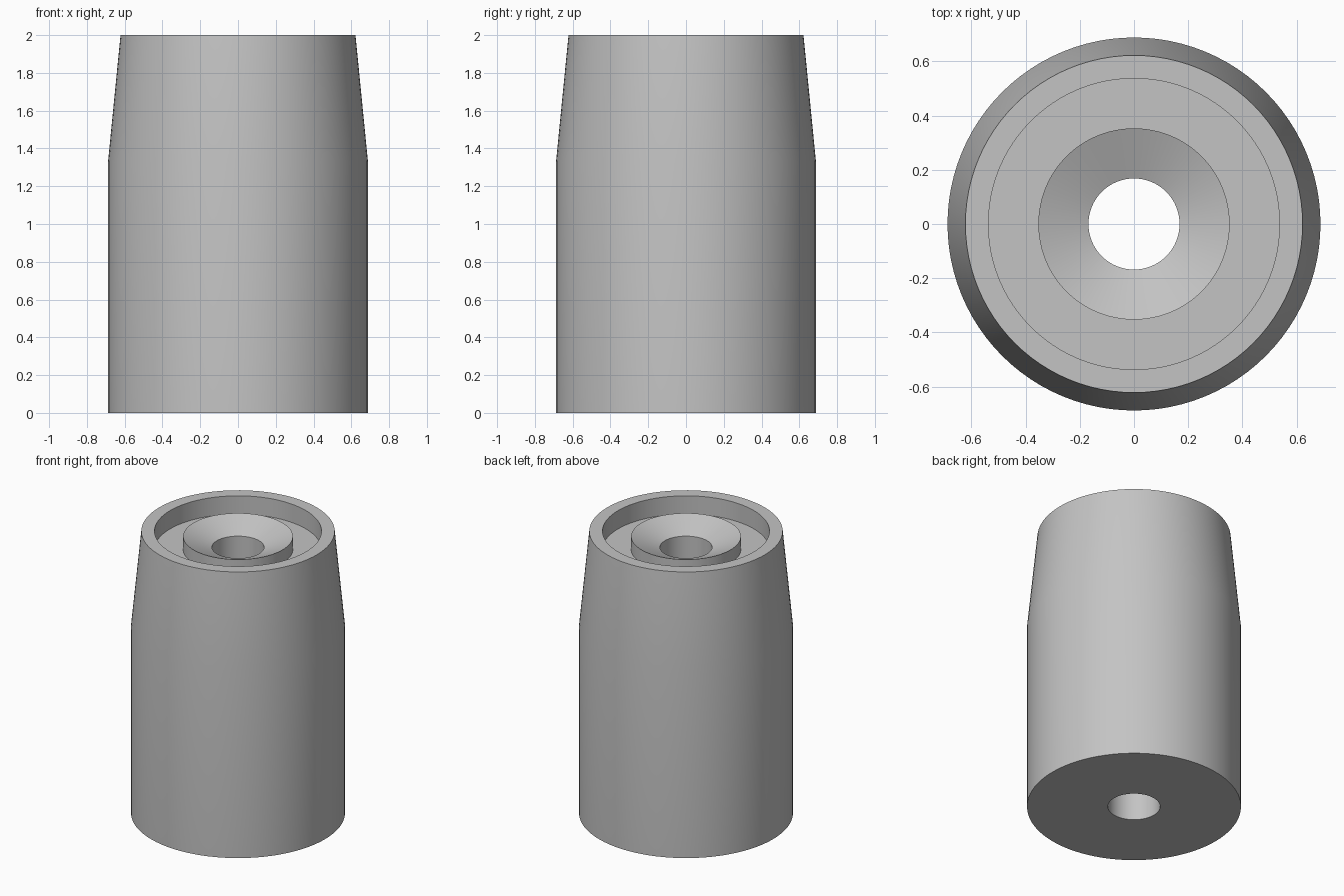
import bpy
import bmesh
import math

cube = bpy.data.objects.get("Cube")
if cube:
    bpy.data.objects.remove(cube, do_unlink=True)

# Plain grey material
grey = bpy.data.materials.new("plain grey")
grey.use_nodes = True
colour = (0.55, 0.55, 0.55, 1)
grey.diffuse_color = colour
grey.node_tree.nodes["Principled BSDF"].inputs["Base Color"].default_value = colour


def lathe(name, profile, steps, material):
    """Revolve a closed (radius, height) profile around the z axis."""
    bm = bmesh.new()
    rings = []
    for i in range(steps):
        a = 2 * math.pi * i / steps
        rings.append([bm.verts.new((r * math.cos(a), r * math.sin(a), z))
                      for r, z in profile])
    n = len(profile)
    for i in range(steps):
        a, b = rings[i], rings[(i + 1) % steps]
        for j in range(n):
            k = (j + 1) % n
            bm.faces.new((a[j], b[j], b[k], a[k]))
    bmesh.ops.recalc_face_normals(bm, faces=bm.faces)
    mesh = bpy.data.meshes.new(name)
    bm.to_mesh(mesh)
    bm.free()
    mesh.materials.append(material)
    obj = bpy.data.objects.new(name, mesh)
    bpy.context.collection.objects.link(obj)
    bpy.ops.object.select_all(action="DESELECT")
    obj.select_set(True)
    bpy.context.view_layer.objects.active = obj
    # Keeps the shallow taper edge smooth and the rims sharp
    bpy.ops.object.shade_smooth_by_angle(angle=math.radians(20))
    return obj


# Tapered sleeve with a recessed top, raised countersunk boss and through bore
bore, boss, recess, rim, body = 0.168, 0.353, 0.537, 0.622, 0.688
sleeve_profile = [
    (bore, 0), (body, 0),              # base
    (body, 1.33), (rim, 2),            # straight wall, then taper
    (recess, 2), (recess, 1.87),       # rim and recess wall
    (boss, 1.87), (boss, 1.963),       # recess floor and boss wall
    (bore, 1.886),                     # countersink into the bore
]
lathe("tapered_sleeve", sleeve_profile, 96, grey)
